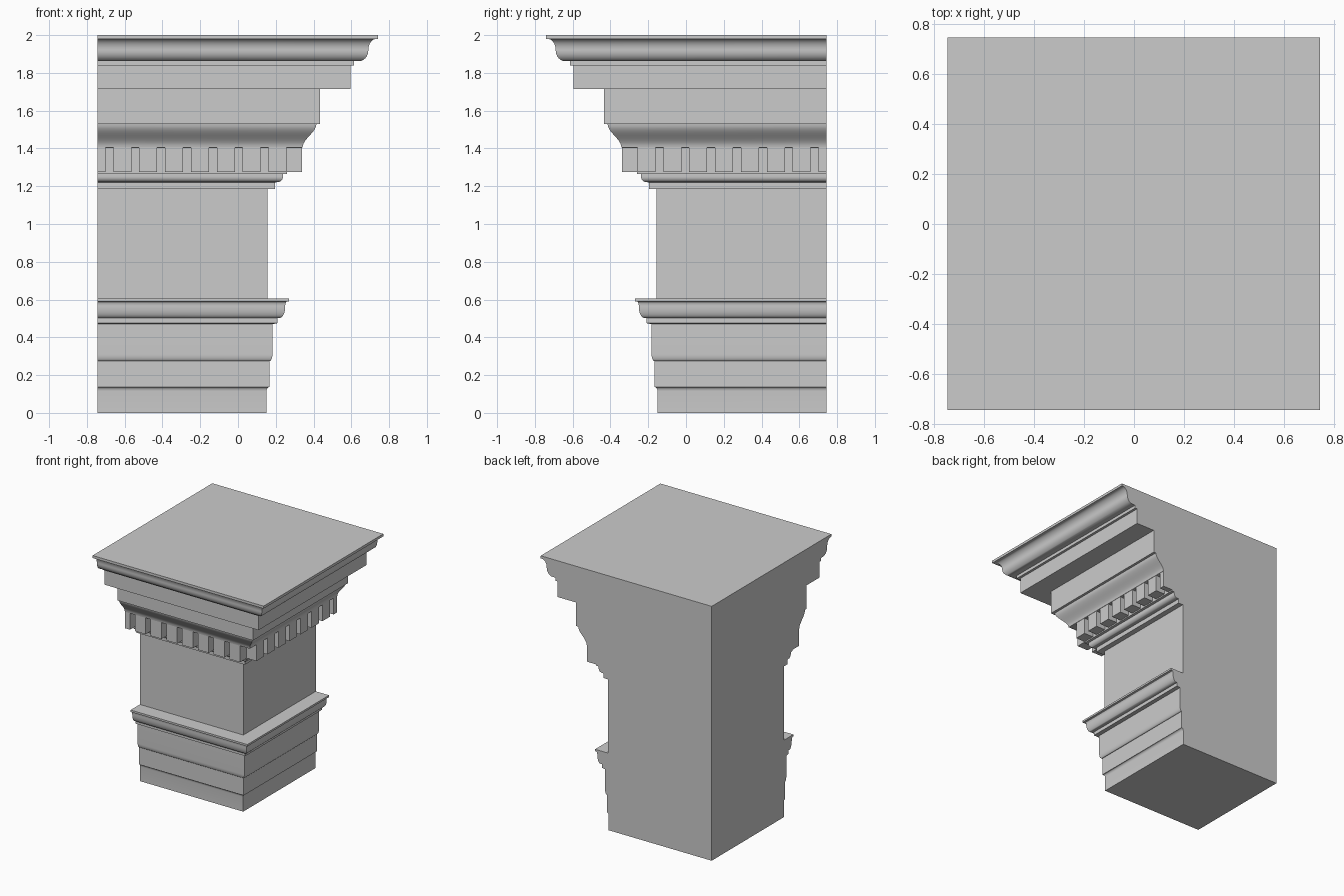
import bpy
import bmesh
import math

if "Cube" in bpy.data.objects:
    bpy.data.objects.remove(bpy.data.objects["Cube"])

B = 0.745  # flat back and left planes


def s_curve(p0, z0, p1, z1, n=10):
    """Moulding with vertical tangents at both ends."""
    return [(p0 + (p1 - p0) * (1 - math.cos(math.pi * i / n)) / 2,
             z0 + (z1 - z0) * i / n) for i in range(n + 1)]


def ovolo(p0, z0, p1, z1, n=8):
    """Convex quarter round, horizontal at the bottom and vertical at the top."""
    return [(p0 + (p1 - p0) * math.sin(math.pi / 2 * i / n),
             z0 + (z1 - z0) * (1 - math.cos(math.pi / 2 * i / n))) for i in range(n + 1)]


def cove(p0, z0, p1, z1, n=5):
    """Concave quarter round, vertical at the bottom and flaring out at the top."""
    return [(p0 + (p1 - p0) * (1 - math.cos(math.pi / 2 * i / n)),
             z0 + (z1 - z0) * math.sin(math.pi / 2 * i / n)) for i in range(n + 1)]


def finish(bm, name, smooth=False):
    bmesh.ops.recalc_face_normals(bm, faces=bm.faces)
    mesh = bpy.data.meshes.new(name)
    bm.to_mesh(mesh)
    bm.free()
    ob = bpy.data.objects.new(name, mesh)
    bpy.context.collection.objects.link(ob)
    if smooth:
        bpy.context.view_layer.objects.active = ob
        ob.select_set(True)
        bpy.ops.object.shade_smooth_by_angle(angle=math.radians(30))
        ob.select_set(False)
    return ob


def corner_block(name, profile):
    """Sweep a profile round the front right corner, closed flat behind."""
    bm = bmesh.new()
    left = [bm.verts.new((-B, -p, z)) for p, z in profile]
    corner = [bm.verts.new((p, -p, z)) for p, z in profile]
    back = [bm.verts.new((p, B, z)) for p, z in profile]
    low = bm.verts.new((-B, B, profile[0][1]))
    high = bm.verts.new((-B, B, profile[-1][1]))
    for a, b in ((left, corner), (corner, back)):
        for i in range(len(profile) - 1):
            bm.faces.new((a[i], b[i], b[i + 1], a[i + 1]))
    bm.faces.new(left + [high, low])
    bm.faces.new(back + [high, low])
    bm.faces.new((left[0], corner[0], back[0], low))
    bm.faces.new((left[-1], corner[-1], back[-1], high))
    return finish(bm, name, True)


# One profile from plinth to crown: (projection, height)
profile = [(0.151, 0)]
profile += cove(0.151, 0.115, 0.166, 0.137)
profile += [(0.166, 0.275)]
profile += ovolo(0.168, 0.275, 0.182, 0.31)
profile += [(0.182, 0.47), (0.21, 0.475), (0.21, 0.503)]
profile += ovolo(0.222, 0.503, 0.25, 0.565, 6)
profile += cove(0.25, 0.57, 0.26, 0.59, 3)
profile += [(0.27, 0.59), (0.27, 0.605)]
# shaft and bed mouldings
profile += [(0.155, 0.605), (0.155, 1.185), (0.197, 1.185), (0.197, 1.22)]
profile += ovolo(0.21, 1.222, 0.238, 1.25, 6)
profile += [(0.238, 1.265), (0.26, 1.265), (0.26, 1.403)]
# moulding above dentils, frieze step and overhanging corona
profile += [(0.338, 1.403)] + s_curve(0.342, 1.405, 0.415, 1.53)
profile += [(0.435, 1.53), (0.435, 1.715), (0.595, 1.715), (0.595, 1.838),
            (0.615, 1.838), (0.615, 1.862)]
# crown moulding
profile += ovolo(0.64, 1.862, 0.69, 1.92)
profile += cove(0.69, 1.922, 0.732, 1.98, 8)
profile += [(0.742, 1.98), (0.742, 2.0)]
corner_block("corner_entablature", profile)


# Dentils along the front, then turned onto the right side
def dentil_row(name, side):
    bm = bmesh.new()
    for k in range(8):
        hi = 0.257 - 0.137 * k
        lo = max(hi - 0.095, -B)
        box = bmesh.ops.create_cube(bm, size=1)["verts"]
        for v in box:
            along = hi if v.co.x > 0 else lo
            out = 0.34 if v.co.y < 0 else 0.25
            z = 1.405 if v.co.z > 0 else 1.275
            v.co = (out, -along, z) if side else (along, -out, z)
    finish(bm, name)


dentil_row("front_dentils", False)
dentil_row("right_dentils", True)
